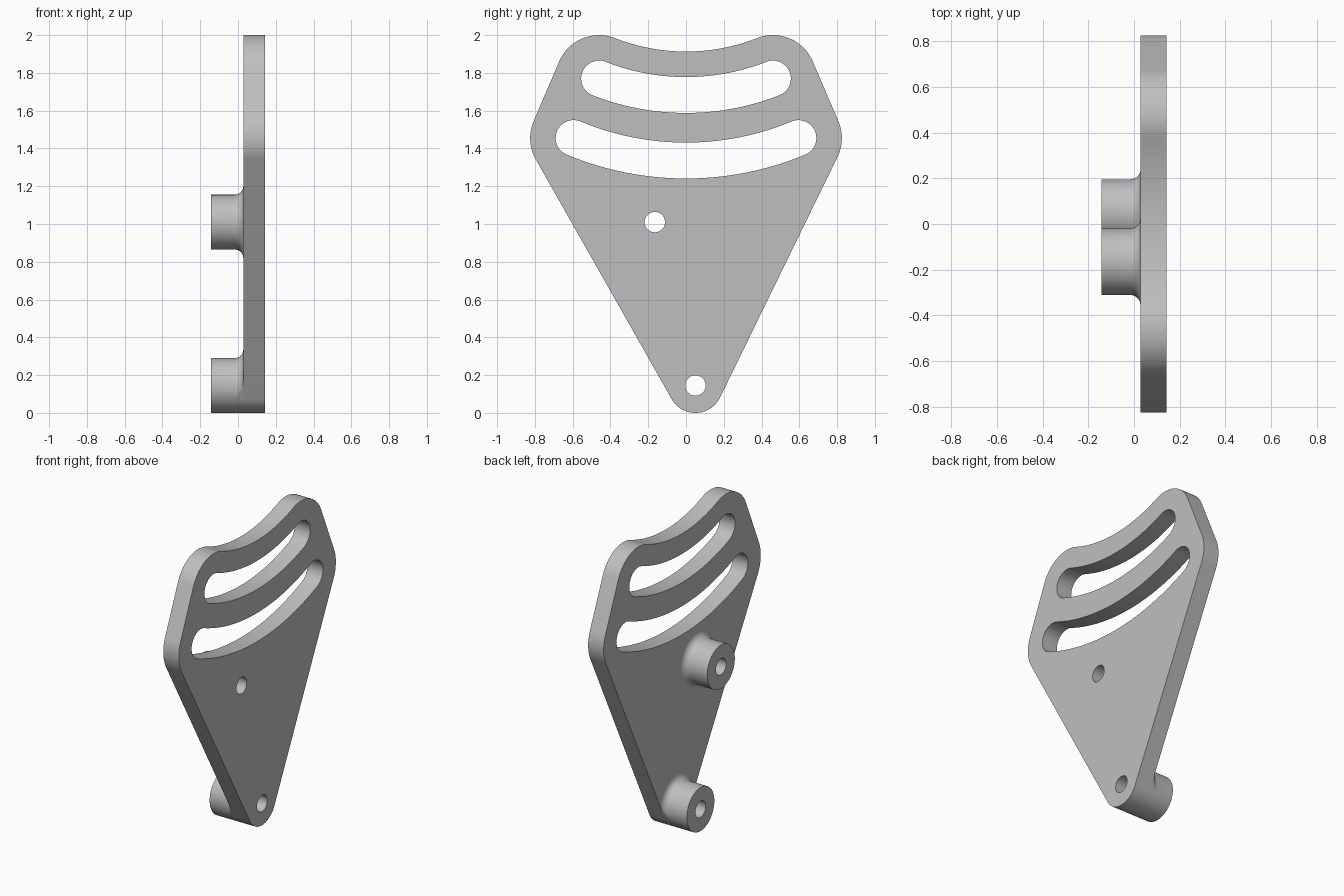
import bpy, bmesh
from math import pi, sin, cos, acos, atan2, hypot, radians
from mathutils import Vector
from mathutils.geometry import intersect_line_line_2d

cube = bpy.data.objects.get("Cube")
if cube:
    bpy.data.objects.remove(cube, do_unlink=True)

grey = bpy.data.materials.new("plain grey")
grey.use_nodes = True
grey.diffuse_color = (0.52, 0.52, 0.52, 1)
grey.node_tree.nodes["Principled BSDF"].inputs["Base Color"].default_value = grey.diffuse_color

BACK, FACE, BOSS_END = 0.028, 0.142, -0.142   # x levels
HOLE_R, BOSS_R, FILLET = 0.054, 0.145, 0.045
PIVOT, PIN = Vector((0.05, 0.145)), Vector((-0.165, 1.01))
SLOT_R, RIM_R = 0.095, 0.23
# Slot end centre (y, z) and height of the slot's middle
UPPER, UPPER_MID = Vector((0.46, 1.77)), 1.683
LOWER, LOWER_MID = Vector((0.595, 1.455)), 1.336


def arc(c, r, a0, a1, n=24):
    return [Vector((c[0] + r * cos(a0 + (a1 - a0) * i / n),
                    c[1] + r * sin(a0 + (a1 - a0) * i / n))) for i in range(n + 1)]


def mirror(points):
    return [Vector((-p.x, p.y)) for p in reversed(points)]


def circle(c, r, n=64):
    return arc(c, r, 0, 2 * pi, n)[:-1]


def arc_centre(end, mid):
    """Centre and radius of the symmetric arc through the end and the middle."""
    rise = end.y - mid
    radius = (end.x ** 2 + rise ** 2) / (2 * rise)
    return Vector((0, mid + radius)), radius


def slot(end, mid):
    c, radius = arc_centre(end, mid)
    a = atan2(end.y - c.y, end.x)
    cap = arc(end, SLOT_R, a, a + pi)
    top = arc(c, radius - SLOT_R, a, -pi - a, 48)[1:-1]
    bottom = arc(c, radius + SLOT_R, -pi - a, a, 48)[1:-1]
    return cap + top + mirror(cap) + bottom


def tangent_angle(c1, r1, c2, r2):
    """Angle of the outward normal of the outer tangent, going anticlockwise."""
    d = c2 - c1
    return atan2(d.y, d.x) - acos((r1 - r2) / d.length)


def outline():
    flip = lambda c: Vector((-c.x, c.y))
    right = tangent_angle(PIVOT, BOSS_R, LOWER, RIM_R)
    side = tangent_angle(LOWER, RIM_R, UPPER, RIM_R)
    left = tangent_angle(flip(LOWER), RIM_R, PIVOT, BOSS_R)
    left = (left + 2 * pi) % (2 * pi)
    c, radius = arc_centre(UPPER, UPPER_MID)
    a = atan2(UPPER.y - c.y, UPPER.x)
    top_corner = arc(UPPER, RIM_R, side, a + pi)
    pts = arc(LOWER, RIM_R, right, side) + top_corner
    pts += arc(c, radius - RIM_R, a, -pi - a, 48)[1:-1]
    pts += mirror(top_corner)
    pts += arc(flip(LOWER), RIM_R, pi - side, left)
    pts += arc(PIVOT, BOSS_R, left, right + 2 * pi, 40)
    return pts


def finish(name, bm):
    bmesh.ops.recalc_face_normals(bm, faces=bm.faces[:])
    mesh = bpy.data.meshes.new(name)
    bm.to_mesh(mesh)
    bm.free()
    mesh.materials.append(grey)
    obj = bpy.data.objects.new(name, mesh)
    bpy.context.collection.objects.link(obj)
    bpy.ops.object.select_all(action="DESELECT")
    obj.select_set(True)
    bpy.context.view_layer.objects.active = obj
    bpy.ops.object.shade_smooth_by_angle(angle=radians(35))
    return obj


def plate(rim):
    loops = [rim, slot(UPPER, UPPER_MID), slot(LOWER, LOWER_MID),
             circle(PIVOT, HOLE_R), circle(PIN, HOLE_R)]
    bm = bmesh.new()
    edges = []
    for loop in loops:
        vs = [bm.verts.new((BACK, p.x, p.y)) for p in loop]
        edges += [bm.edges.new((vs[i - 1], vs[i])) for i in range(len(vs))]
    bmesh.ops.triangle_fill(bm, edges=edges, use_beauty=True, normal=(1, 0, 0))
    ext = bmesh.ops.extrude_face_region(bm, geom=bm.faces[:], use_keep_orig=True)
    moved = [g for g in ext["geom"] if isinstance(g, bmesh.types.BMVert)]
    bmesh.ops.translate(bm, verts=moved, vec=(FACE - BACK, 0, 0))
    return finish("plate", bm)


def reach(c, a, rim):
    """Distance from a point to the plate's rim in one direction."""
    far = c + Vector((cos(a), sin(a))) * 3
    hits = [intersect_line_line_2d(c, far, rim[i - 1], rim[i]) for i in range(len(rim))]
    return min([(h - c).length for h in hits if h], default=3)


def boss(name, c, rim, n=96):
    # Hole wall, end face, outer wall, then the fillet into the plate
    profile = [(BACK, HOLE_R), (BOSS_END, HOLE_R), (BOSS_END, BOSS_R)]
    for i in range(9):
        t = i / 8 * pi / 2
        profile.append((BACK - FILLET + FILLET * sin(t), BOSS_R + FILLET * (1 - cos(t))))
    bm = bmesh.new()
    rings = []
    for k in range(n):
        a = 2 * pi * k / n
        limit = max(BOSS_R, reach(c, a, rim))   # trim the fillet at the rim
        rings.append([bm.verts.new((x, c.x + min(r, limit) * cos(a),
                                    c.y + min(r, limit) * sin(a))) for x, r in profile])
    for k in range(n):
        for j in range(len(profile) - 1):
            bm.faces.new((rings[k - 1][j], rings[k][j], rings[k][j + 1], rings[k - 1][j + 1]))
    obj = finish(name, bm)
    # Open tube: make sure its end face looks away from the plate
    end = min(obj.data.polygons, key=lambda f: f.center.x)
    if end.normal.x > 0:
        obj.data.flip_normals()
    return obj


rim = outline()
# Drop repeated points where arcs meet
rim = [p for i, p in enumerate(rim) if (p - rim[i - 1]).length > 1e-5]
plate(rim)
boss("pivot_boss", PIVOT, rim)
boss("pin_boss", PIN, rim)
